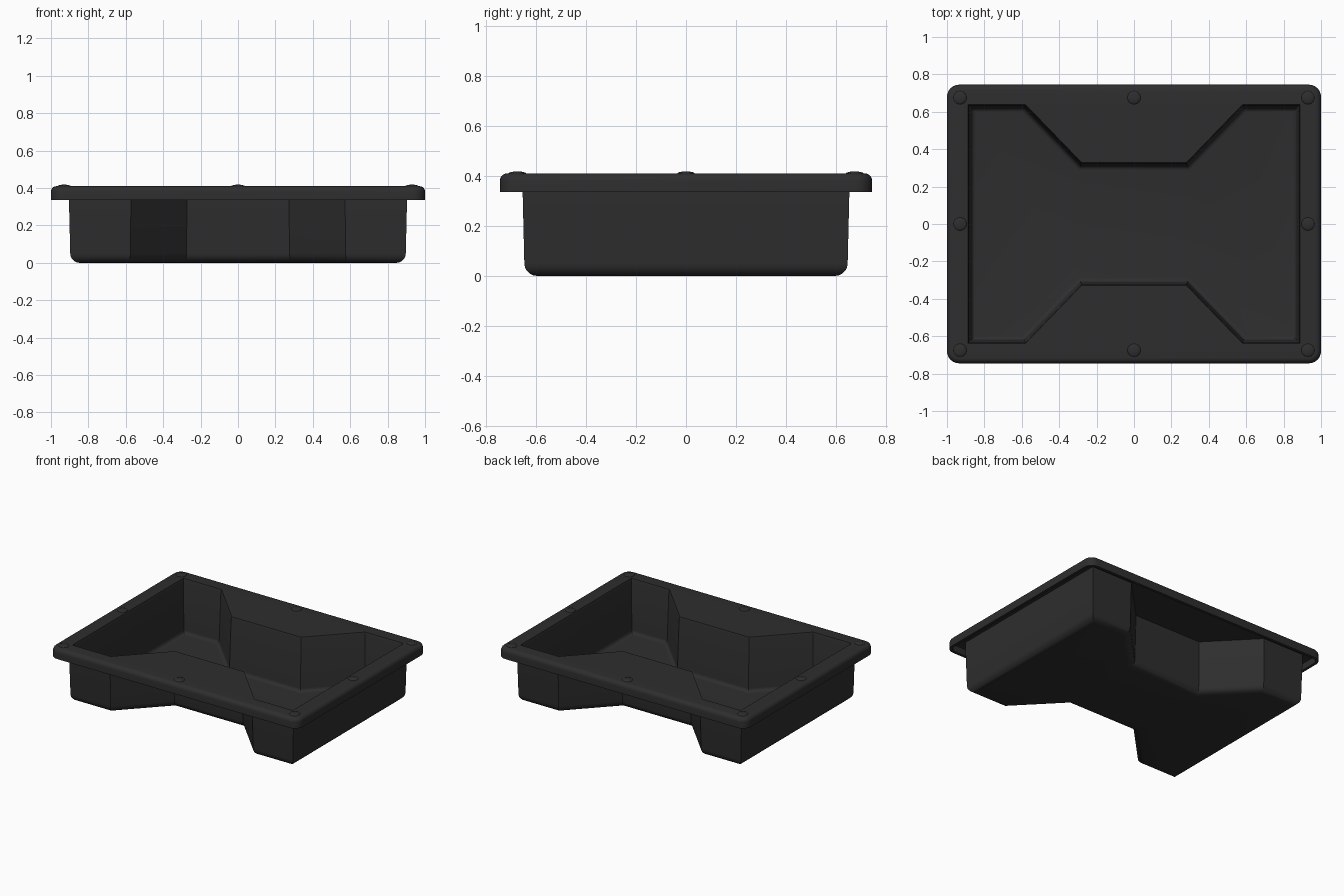
import bpy, bmesh, math
from mathutils import Vector

if "Cube" in bpy.data.objects:
    bpy.data.objects.remove(bpy.data.objects["Cube"])

black = bpy.data.materials.new("charcoal_plastic")
black.diffuse_color = (0.027, 0.027, 0.027, 1)
black.use_nodes = True
black.node_tree.nodes["Principled BSDF"].inputs["Base Color"].default_value = black.diffuse_color


def finish(bm, name, angle=30):
    bmesh.ops.recalc_face_normals(bm, faces=bm.faces)
    mesh = bpy.data.meshes.new(name)
    bm.to_mesh(mesh)
    bm.free()
    obj = bpy.data.objects.new(name, mesh)
    bpy.context.collection.objects.link(obj)
    mesh.materials.append(black)
    bpy.ops.object.select_all(action='DESELECT')
    obj.select_set(True)
    bpy.context.view_layer.objects.active = obj
    bpy.ops.object.shade_smooth_by_angle(angle=math.radians(angle))
    return obj


# Basin plan: a rectangle with a trapezoid notch in the front and back
quarter = [(0.905, 0.655), (0.572, 0.655), (0.272, 0.345)]
half = quarter + [(-x, y) for x, y in reversed(quarter)]
plan = [Vector(p) for p in half + [(-x, -y) for x, y in half]]


def basin_ring(d):
    """Basin plan moved inward by d with mitred corners."""
    pts = []
    for i, p in enumerate(plan):
        a = (p - plan[i - 1]).normalized()
        b = (plan[(i + 1) % len(plan)] - p).normalized()
        na, nb = Vector((-a.y, a.x)), Vector((-b.y, b.x))
        pts.append(p + (na + nb) * d / (1 + na.dot(nb)))
    return pts


def rim_ring(d, r=0.065, n=6):
    """Rounded rectangle of the rim moved inward by d."""
    pts = []
    for k, (sx, sy) in enumerate([(1, 1), (-1, 1), (-1, -1), (1, -1)]):
        for i in range(n + 1):
            t = math.pi / 2 * (k + i / n)
            pts.append(Vector((sx * (1 - r) + (r - d) * math.cos(t),
                               sy * (0.745 - r) + (r - d) * math.sin(t))))
    return pts


def loft(bm, ring, profile):
    """Skin rings through (inset, height) pairs; returns first and last ring."""
    rows = [[bm.verts.new((p.x, p.y, z)) for p in ring(d)] for d, z in profile]
    n = len(rows[0])
    for lo, hi in zip(rows, rows[1:]):
        for i in range(n):
            j = (i + 1) % n
            bm.faces.new((lo[i], lo[j], hi[j], hi[i]))
    return rows[0], rows[-1]


def plate(bm, *rings):
    """Fill the flat area between two rings."""
    edges = [bm.edges.get((r[i - 1], r[i])) for r in rings for i in range(len(r))]
    bmesh.ops.triangle_fill(bm, edges=edges, use_beauty=True)


def fillet(d, z, r, n=5):
    """Rounded bottom corner from the wall into the floor."""
    return [(d + r - r * math.cos(math.pi / 2 * i / n),
             z + r - r * math.sin(math.pi / 2 * i / n)) for i in range(n + 1)]


# Tray: outer walls, inner walls and hollow overhanging rim
bm = bmesh.new()
outer_top, outer_floor = loft(bm, basin_ring, [(0, 0.385)] + fillet(0.008, 0, 0.05))
bm.faces.new(outer_floor)
inner_top, inner_floor = loft(bm, basin_ring,
                              [(0.017, 0.41), (0.022, 0.395)] + fillet(0.034, 0.022, 0.025))
bm.faces.new(inner_floor)
edge = [(0.03 - 0.03 * math.cos(math.pi / 2 * i / 5),
         0.38 + 0.03 * math.sin(math.pi / 2 * i / 5)) for i in range(6)]
skirt_inner, rim_top = loft(bm, rim_ring, [(0.02, 0.385), (0.02, 0.336), (0, 0.336)] + edge)
plate(bm, rim_top, inner_top)
plate(bm, skirt_inner, outer_top)
finish(bm, "tray")

# Small stacking nubs on the rim
for x in (-1, 0, 1):
    for y in (-1, 0, 1):
        if x or y:
            bm = bmesh.new()
            bmesh.ops.create_uvsphere(bm, u_segments=16, v_segments=8, radius=1)
            bmesh.ops.scale(bm, vec=(0.036, 0.036, 0.009), verts=bm.verts)
            bmesh.ops.translate(bm, vec=(x * 0.93, y * 0.675, 0.409), verts=bm.verts)
            finish(bm, "rim_nub", 60)
